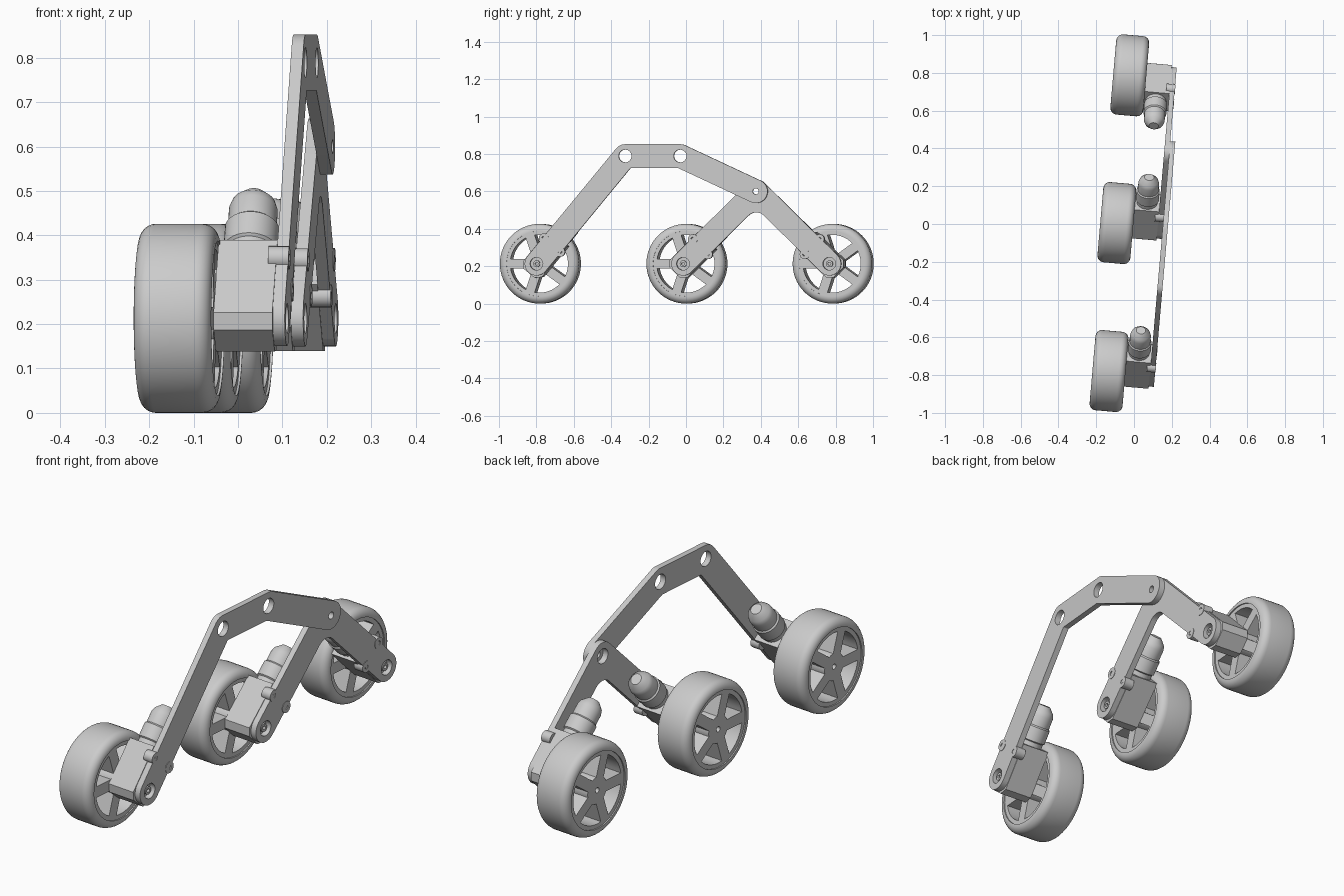
import bpy, bmesh
from math import pi, sin, cos, asin, atan2, radians
from mathutils import Vector, Matrix

if "Cube" in bpy.data.objects:
    bpy.data.objects.remove(bpy.data.objects["Cube"])

YAW = Matrix.Rotation(radians(-5), 4, 'Z')      # whole assembly is slightly turned
H, TH, R = 0.063, 0.027, 0.213                  # arm half width, plate thickness, wheel radius
SIDE = Matrix(((0, 0, 1, 0), (1, 0, 0, 0), (0, 1, 0, 0), (0, 0, 0, 1)))  # (y, z) profile, depth in x


def finish(name, bm, matrix):
    bmesh.ops.remove_doubles(bm, verts=bm.verts, dist=1e-5)
    bmesh.ops.recalc_face_normals(bm, faces=bm.faces)
    mesh = bpy.data.meshes.new(name)
    bm.to_mesh(mesh)
    bm.free()
    mesh.shade_smooth()
    mesh.set_sharp_from_angle(angle=radians(30))
    ob = bpy.data.objects.new(name, mesh)
    ob.matrix_world = YAW @ matrix
    bpy.context.collection.objects.link(ob)
    return ob


def plate(name, outlines, x0, x1):
    """Flat part: first outline is the edge, the rest are holes."""
    cu = bpy.data.curves.new(name, 'CURVE')
    cu.dimensions = '2D'
    cu.fill_mode = 'BOTH'
    cu.extrude = (x1 - x0) / 2
    for pts in outlines:
        sp = cu.splines.new('POLY')
        sp.points.add(len(pts) - 1)
        for p, q in zip(sp.points, pts):
            p.co = (q[0], q[1], 0, 1)
        sp.use_cyclic_u = True
    tmp = bpy.data.objects.new(name + "_tmp", cu)
    bpy.context.collection.objects.link(tmp)
    bpy.context.view_layer.update()
    me = bpy.data.meshes.new_from_object(tmp.evaluated_get(bpy.context.evaluated_depsgraph_get()))
    bm = bmesh.new()
    bm.from_mesh(me)
    bpy.data.objects.remove(tmp)
    bpy.data.curves.remove(cu)
    bpy.data.meshes.remove(me)
    return finish(name, bm, Matrix.Translation(((x0 + x1) / 2, 0, 0)) @ SIDE)


def lathe(name, profile, matrix, closed=False, n=64):
    """Spin (radius, height) points about local z."""
    bm = bmesh.new()
    vs = [bm.verts.new((r, 0, h)) for r, h in profile]
    es = [bm.edges.new(p) for p in zip(vs, vs[1:])]
    if closed:
        es.append(bm.edges.new((vs[-1], vs[0])))
    bmesh.ops.spin(bm, geom=vs + es, axis=(0, 0, 1), cent=(0, 0, 0), angle=2 * pi, steps=n)
    return finish(name, bm, matrix)


def circle(c, r, n=32):
    return [(c[0] + r * cos(2 * pi * i / n), c[1] + r * sin(2 * pi * i / n)) for i in range(n)]


def band(pts, h, fillet):
    """Outline of a bent bar with round ends and outer corners, filleted inner corners."""
    pts = [Vector(p) for p in pts]
    seq = pts + pts[-2:0:-1]
    out = []
    for i, p in enumerate(seq):
        a, b = p - seq[i - 1], seq[(i + 1) % len(seq)] - p
        a0 = atan2(a.y, a.x) - pi / 2
        end = p in (pts[0], pts[-1])
        turn = pi if end else atan2(a.x * b.y - a.y * b.x, a.dot(b))
        k = 16 if end else 8
        for j in range(k + 1):
            t = a0 + turn * j / k
            n = Vector((cos(t), sin(t)))
            if turn > 0:
                out.append(p + n * h)
            else:
                m = a0 + turn / 2
                c = p + Vector((cos(m), sin(m))) * (h + fillet) / cos(turn / 2)
                out.append(c - n * fillet)
    return out


# Arm plates
front, mid, rear = (-0.787, R), (-0.003, R), (0.782, R)
knee1, knee2, pivot = (-0.311, 0.789), (-0.016, 0.789), (0.39, 0.60)
plate("rocker_arm", [band([front, knee1, knee2, pivot], H, 0.004), circle(front, 0.034),
                     circle(knee1, 0.034), circle(knee2, 0.034), circle(pivot, 0.016)],
      0.153, 0.153 + TH)
plate("bogie_arm", [band([mid, pivot, rear], H, 0.06), circle(mid, 0.034),
                    circle(rear, 0.034), circle(pivot, 0.034)], 0.153 - TH, 0.153)


def window(k):
    """One opening between two parallel-sided spokes."""
    pts = []
    for r, s in ((0.155, 1), (0.062, -1)):
        a = pi / 5 - asin(0.025 / r)
        for j in range(9):
            t = 2 * pi * k / 5 + s * a * (j / 4 - 1)
            pts.append((r * cos(t), r * sin(t)))
    return pts


# Tyre cross-section with rounded shoulders
W, F = 0.0875, 0.035
tyre = [(0.174, -W)]
for cz, a0 in ((-W + F, -pi / 2), (W - F, 0)):
    tyre += [(R - F + F * cos(a0 + pi / 2 * j / 6), cz + F * sin(a0 + pi / 2 * j / 6)) for j in range(7)]
tyre.append((0.174, W))


def wheel_unit(label, axle, toward, off):
    ax = Vector(axle)
    d = (Vector(toward) - ax).normalized()
    n = Vector((-d.y, d.x))
    at = lambda along, across: ax + d * along + n * across
    hub_x = -0.064 + off
    spin_x = Matrix.Translation((hub_x, ax.x, ax.y)) @ Matrix.Rotation(pi / 2, 4, 'Y')

    # Wheel
    lathe(label + "_tyre", tyre, spin_x, closed=True)
    holes = [[(ax.x + p[0], ax.y + p[1]) for p in window(k)] for k in range(5)]
    plate(label + "_spoked_rim", [circle(ax, 0.176, 64), circle(ax, 0.012, 16)] + holes,
          hub_x - 0.082, hub_x + 0.082)
    # Axle shaft, visible through the hole in the arm
    lathe(label + "_axle", [(0, 0.0), (0.018, 0.0), (0.018, 0.236), (0.008, 0.236),
                            (0.008, 0.22), (0, 0.22)], spin_x, n=24)
    # Gearbox with chamfered outer corners
    c, w = 0.028, 0.066
    box = [(-w, -w + c), (-w + c, -w), (0.175, -w), (0.175, w), (-w + c, w), (-w, w - c)]
    plate(label + "_gearbox", [[at(*p) for p in box]], 0.02 + off, 0.153 + off)
    # Motor pointing up along the arm
    axis = Vector((0, d.x, d.y))
    mm = Matrix.Translation((0.086 + off, ax.x, ax.y)) @ axis.to_track_quat('Z', 'Y').to_matrix().to_4x4()
    lathe(label + "_motor", [(0, 0.17), (0.055, 0.17), (0.055, 0.195), (0.061, 0.2), (0.061, 0.262),
                             (0.055, 0.268), (0.055, 0.315), (0.049, 0.335), (0.025, 0.36),
                             (0, 0.36)], mm, n=40)
    # Bolt ears on both edges of the arm
    for s, tag in ((-1, "lower"), (1, "upper")):
        p = at(0.13, 0.057 * s)
        plate(f"{label}_bolt_ear_{tag}", [circle(p, 0.026, 24), circle(p, 0.01, 16)],
              0.135 + off, 0.153 + TH + 0.002 + off)


wheel_unit("front_wheel", front, knee1, 0)
wheel_unit("middle_wheel", mid, pivot, -TH)
wheel_unit("rear_wheel", rear, pivot, -TH)
